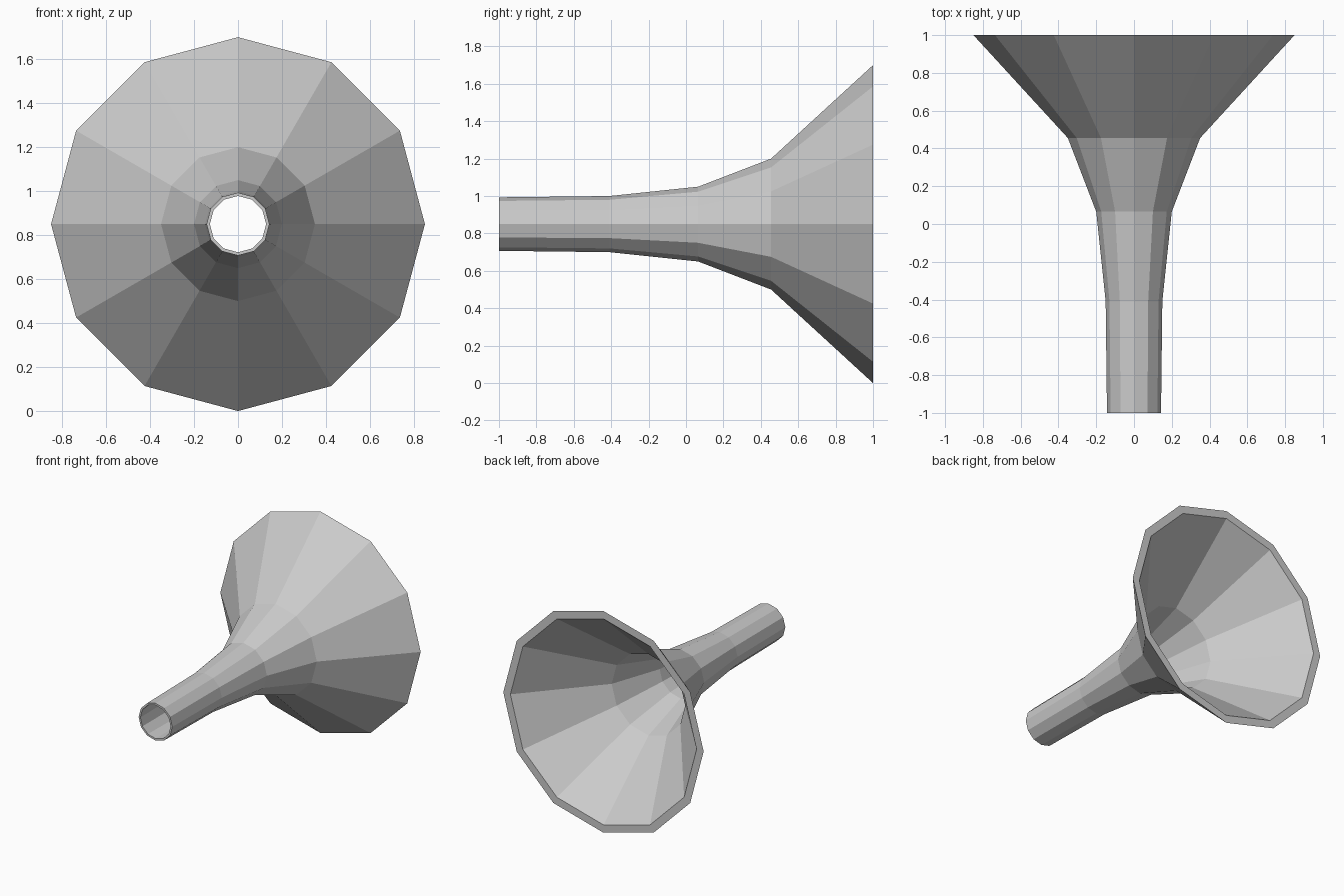
import bpy, bmesh
from math import tau
from mathutils import Vector

if "Cube" in bpy.data.objects:
    bpy.data.objects.remove(bpy.data.objects["Cube"])

SIDES = 12
AXIS_Z = 0.85

# wall cross-section as (y, radius): outer skin front to back, then inner skin back to front
outer = [(-1, 0.143), (-0.41, 0.15), (0.065, 0.2), (0.455, 0.35), (1, 0.85)]
inner = [(1, 0.79), (0.455, 0.312), (0.065, 0.178), (-0.41, 0.134), (-1, 0.128)]
section = outer + inner

# horn: the closed wall section spun around the y axis
bm = bmesh.new()
verts = [bm.verts.new((0, y, AXIS_Z + r)) for y, r in section]
edges = [bm.edges.new((verts[i - 1], verts[i])) for i in range(len(verts))]
bmesh.ops.spin(bm, geom=verts + edges, cent=Vector((0, 0, AXIS_Z)), axis=Vector((0, 1, 0)),
               angle=tau, steps=SIDES, use_duplicate=False)
bmesh.ops.remove_doubles(bm, verts=bm.verts[:], dist=0.0005)
bmesh.ops.recalc_face_normals(bm, faces=bm.faces[:])

mesh = bpy.data.meshes.new("flared_horn")
bm.to_mesh(mesh)
bm.free()
horn = bpy.data.objects.new("flared_horn", mesh)
bpy.context.collection.objects.link(horn)
